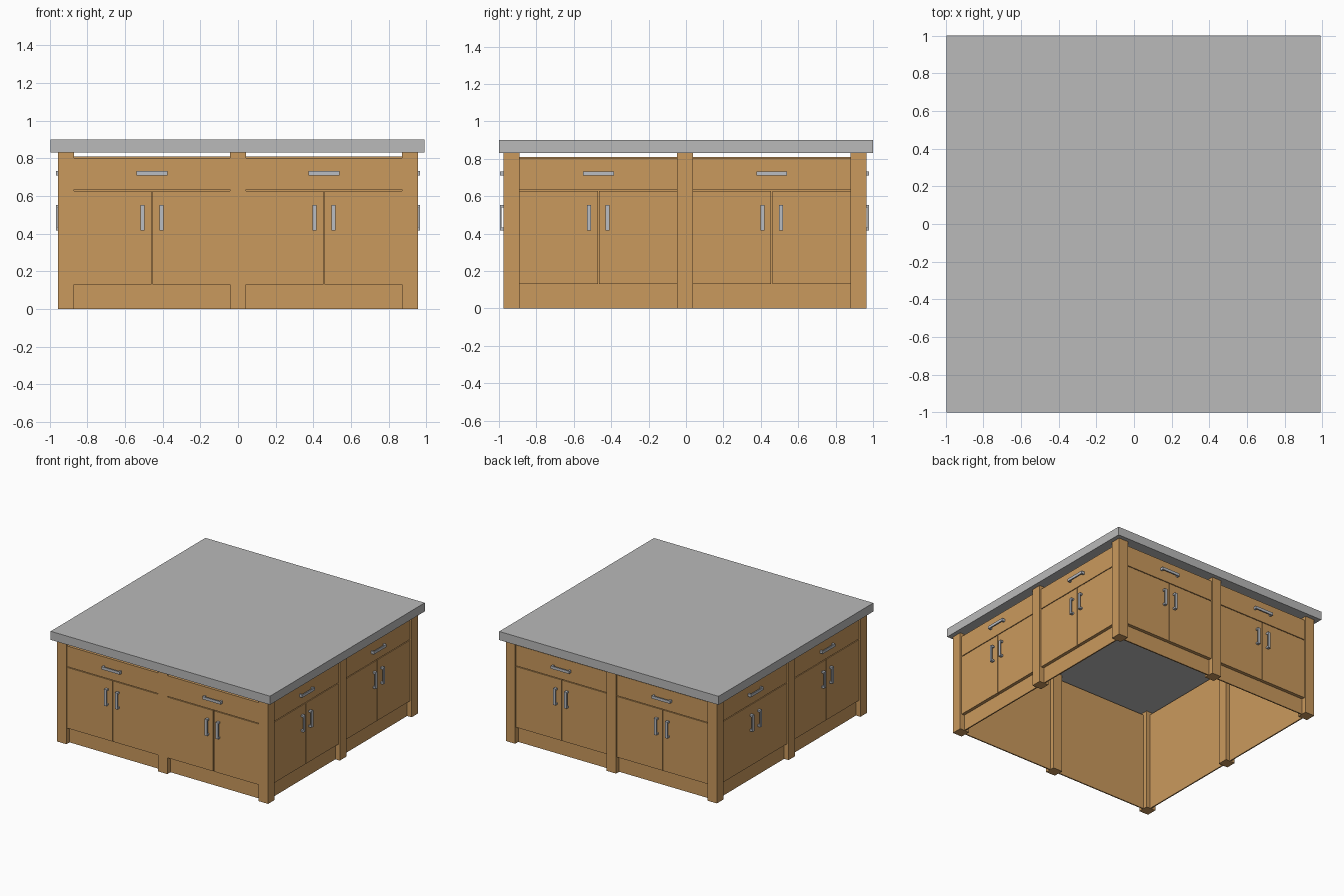
import bpy
import bmesh
from math import pi
from mathutils import Matrix, Vector

cube = bpy.data.objects.get("Cube")
if cube:
    bpy.data.objects.remove(cube)


def make_material(name, rgb, rough):
    mat = bpy.data.materials.new(name)
    mat.use_nodes = True
    mat.diffuse_color = (*rgb, 1)
    bsdf = next(n for n in mat.node_tree.nodes if n.type == 'BSDF_PRINCIPLED')
    bsdf.inputs["Base Color"].default_value = (*rgb, 1)
    bsdf.inputs["Roughness"].default_value = rough
    return mat


WOOD = make_material("warm wood", (0.59, 0.32, 0.11), 0.6)
STONE = make_material("grey stone", (0.49, 0.49, 0.49), 0.5)
METAL = make_material("handle metal", (0.49, 0.51, 0.55), 0.4)


def make_boxes(name, mat, boxes, frame=Matrix()):
    """One object from boxes given as (x range, y range, z range)."""
    bm = bmesh.new()
    for spans in boxes:
        centre = Vector([(a + b) / 2 for a, b in spans])
        size = Vector([abs(b - a) for a, b in spans])
        bmesh.ops.create_cube(bm, size=1, matrix=frame @ Matrix.Translation(centre)
                              @ Matrix.Diagonal((*size, 1)))
    mesh = bpy.data.meshes.new(name)
    bm.to_mesh(mesh)
    bm.free()
    mesh.materials.append(mat)
    obj = bpy.data.objects.new(name, mesh)
    bpy.context.collection.objects.link(obj)
    return obj


HALF_X, HALF_Y, MID_Y = 0.955, 0.97, -0.005
POST = 0.085
SLAB_BOTTOM, SLAB_TOP = 0.83, 0.90
KICK_TOP, DOOR_TOP, WALL_TOP = 0.13, 0.63, 0.81
RECESS, GAP = 0.04, 0.003

# Countertop
make_boxes("countertop", STONE, [((-0.995, 0.99), (-1, 1), (SLAB_BOTTOM, SLAB_TOP))])

# Eight posts: corners and the middle of each side
for i in (-1, 0, 1):
    for j in (-1, 0, 1):
        if i or j:
            x = i * (HALF_X - POST / 2)
            y = MID_Y + j * (HALF_Y - POST / 2)
            make_boxes("post", WOOD, [((x - POST / 2, x + POST / 2),
                                       (y - POST / 2, y + POST / 2), (0, SLAB_BOTTOM))])


def pull(name, frame, u, z, length, face, upright):
    """Bar handle standing off the face on two short feet."""
    half, w = length / 2, 0.011
    tip = face - 0.026

    def part(a, b, d0, d1):
        if upright:
            return ((u - w, u + w), (d0, d1), (z + a, z + b))
        return ((u + a, u + b), (d0, d1), (z - w, z + w))

    make_boxes(name, METAL, [part(-half, half, tip, tip + 0.009),
                             part(-half, -half + 0.014, tip + 0.009, face),
                             part(half - 0.014, half, tip + 0.009, face)], frame)


# Each side is laid out facing -y, then turned into place
sides = [("front", 0, HALF_X, HALF_Y, 0.006), ("left", 1, HALF_Y, HALF_X, 0.014),
         ("back", 2, HALF_X, HALF_Y, 0.012), ("right", 3, HALF_Y, HALF_X, 0.014)]
for side, turn, half, out, inset in sides:
    frame = Matrix.Translation((0, MID_Y, 0)) @ Matrix.Rotation(turn * pi / 2, 4, 'Z')
    wall, face = -out + RECESS, -out + inset
    for sign in (-1, 1):
        lo, hi = sorted((sign * POST / 2, sign * (half - POST)))
        mid = (lo + hi) / 2
        # Thin backing wall, also the plinth below the doors
        make_boxes(side + "_wall", WOOD,
                   [((lo, hi), (wall, wall + 0.01), (0, WALL_TOP))], frame)
        # Drawer front and the pair of doors
        make_boxes(side + "_drawer", WOOD,
                   [((lo, hi), (face, wall), (DOOR_TOP + GAP, WALL_TOP - 0.008))], frame)
        make_boxes(side + "_doors", WOOD,
                   [((lo, mid - GAP), (face, wall), (KICK_TOP, DOOR_TOP - GAP)),
                    ((mid + GAP, hi), (face, wall), (KICK_TOP, DOOR_TOP - GAP))], frame)
        # Handles
        pull(side + "_drawer_handle", frame, mid, 0.72, 0.165, face, False)
        for s in (-1, 1):
            pull(side + "_door_handle", frame, mid + s * 0.05, 0.485, 0.135, face, True)
